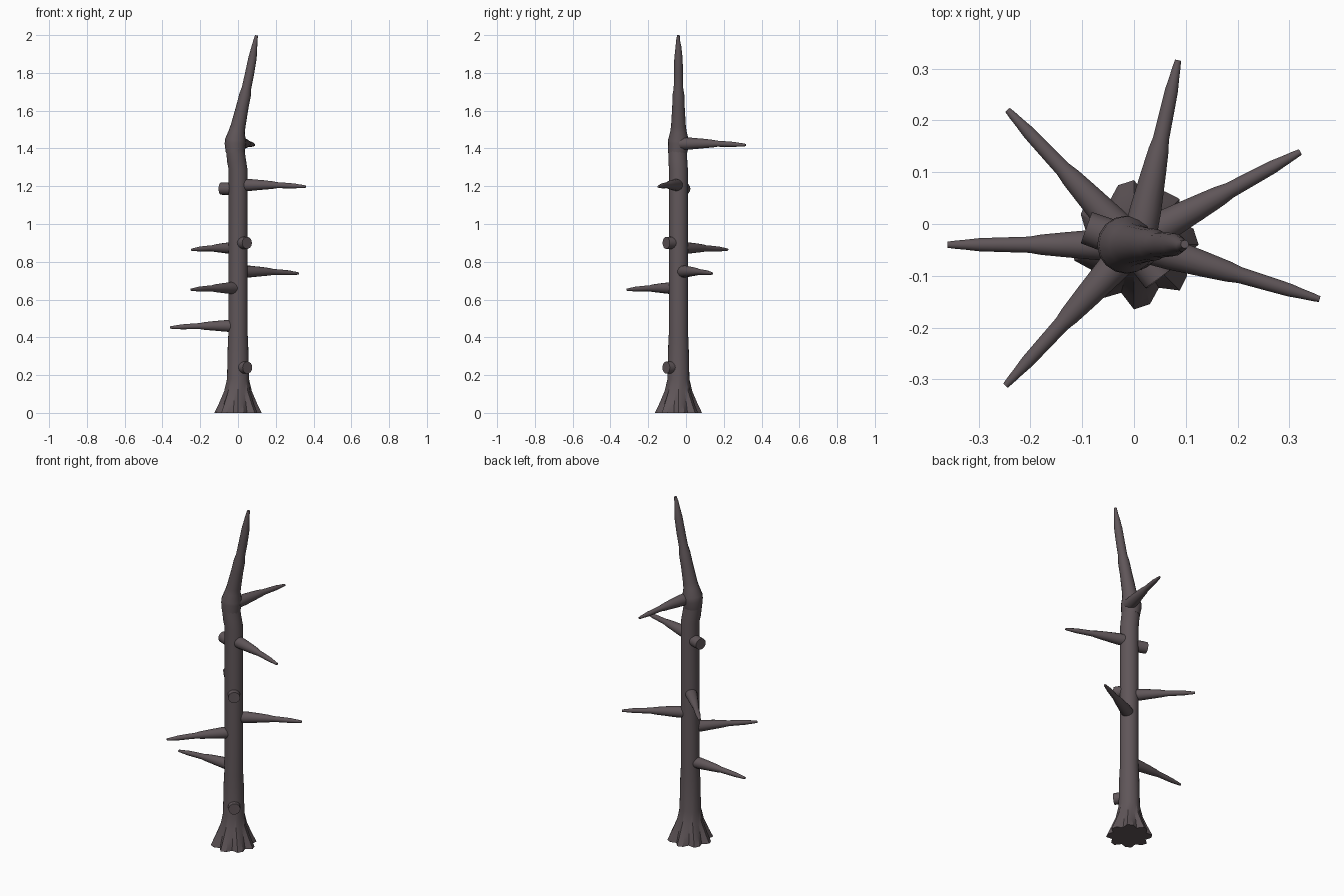
import bpy, bmesh, math
from mathutils import Vector

if "Cube" in bpy.data.objects:
    bpy.data.objects.remove(bpy.data.objects["Cube"])

bark = bpy.data.materials.new("dark_bark")
bark.diffuse_color = (0.115, 0.092, 0.099, 1)
bark.use_nodes = True
bark.node_tree.nodes["Principled BSDF"].inputs["Base Color"].default_value = bark.diffuse_color


def tube(name, rings, sides, shape=None):
    """Capped tube; rings are (centre, radius), turned to follow the path.
    shape(i, k) scales the radius of ring i at side k."""
    bm = bmesh.new()
    pts = [Vector(c) for c, r in rings]
    loops = []
    for i, (c, r) in enumerate(rings):
        d = (pts[min(i + 1, len(pts) - 1)] - pts[max(i - 1, 0)]).normalized()
        if i == 0 and abs(d.z) > 0.7:
            d = Vector((0, 0, 1))
        ref = Vector((1, 0, 0)) if abs(d.z) > 0.7 else Vector((0, 0, 1))
        v = d.cross(ref).normalized()
        u = v.cross(d)
        loop = []
        for k in range(sides):
            a = 2 * math.pi * k / sides
            s = r * (shape(i, k) if shape else 1)
            loop.append(bm.verts.new(pts[i] + u * s * math.cos(a) + v * s * math.sin(a)))
        loops.append(loop)
    for a, b in zip(loops, loops[1:]):
        for k in range(sides):
            n = (k + 1) % sides
            bm.faces.new((a[k], a[n], b[n], b[k]))
    bm.faces.new(loops[0][::-1])
    bm.faces.new(loops[-1])
    bmesh.ops.recalc_face_normals(bm, faces=bm.faces)
    me = bpy.data.meshes.new(name)
    bm.to_mesh(me)
    bm.free()
    me.materials.append(bark)
    ob = bpy.data.objects.new(name, me)
    bpy.context.collection.objects.link(ob)
    bpy.ops.object.select_all(action='DESELECT')
    ob.select_set(True)
    bpy.context.view_layer.objects.active = ob
    bpy.ops.object.shade_smooth_by_angle(angle=math.radians(30))
    return ob


Y = -0.04  # trunk axis

# Trunk with fluted, flared foot
foot = {0: (1.04, 0.99, 0.80), 1: (1.04, 1.0, 0.87), 2: (1.03, 1.0, 0.93)}
tube("trunk", [((0, Y, 0), 0.120), ((0, Y, 0.05), 0.097), ((0, Y, 0.115), 0.071),
               ((0, Y, 0.18), 0.058), ((0, Y, 0.36), 0.054), ((0, Y, 0.42), 0.051),
               ((0, Y, 1.29), 0.050), ((-0.007, Y - 0.003, 1.33), 0.050),
               ((-0.014, Y - 0.005, 1.385), 0.049)], 24,
     lambda i, k: foot[i][k % 3] if i in foot else 1)

# Swollen collar and leaning leader at the top
tube("crown", [((-0.014, Y - 0.004, 1.375), 0.050), ((-0.015, Y, 1.425), 0.056),
               ((-0.013, Y, 1.445), 0.055), ((-0.006, Y, 1.49), 0.043),
               ((0.001, Y, 1.52), 0.039), ((0.023, Y, 1.62), 0.033),
               ((0.038, Y, 1.685), 0.031), ((0.045, Y, 1.72), 0.025),
               ((0.062, Y, 1.80), 0.024), ((0.077, Y, 1.88), 0.022),
               ((0.087, Y, 1.94), 0.015), ((0.092, Y - 0.002, 1.97), 0.011),
               ((0.098, Y + 0.001, 1.998), 0.008)], 16)

# Spiky branches: root x, root y, root height, tip position
branches = [
    (0.01, -0.03, 1.425, (0.085, 0.316, 1.418)),
    (0.01, -0.04, 1.206, (0.358, -0.145, 1.198)),
    (0.00, -0.04, 0.872, (-0.244, 0.220, 0.864)),
    (0.01, -0.03, 0.748, (0.321, 0.139, 0.738)),
    (0.00, -0.04, 0.660, (-0.248, -0.312, 0.652)),
    (0.00, -0.04, 0.460, (-0.360, -0.040, 0.452)),
]
profile = [(0, 0.033), (0.17, 0.031), (0.36, 0.025), (0.50, 0.020), (0.56, 0.016),
           (0.70, 0.0145), (0.83, 0.013), (0.90, 0.010), (0.96, 0.008), (1, 0.006)]
for n, (x, y, z, tip) in enumerate(branches):
    a, b = Vector((x, y, z)), Vector(tip)
    rings = []
    for t, r in profile:
        p = a.lerp(b, t)
        p.z += 0.004 * math.sin(math.pi * t)
        rings.append((p, r))
    tube(f"branch_{n + 1}", rings, 14)

# Sawn-off stubs: height, end centre
for n, (z, x, y) in enumerate([(0.24, 0.050, -0.105), (0.90, 0.048, -0.105),
                               (1.187, -0.092, -0.007)]):
    a, b = Vector((0, Y, z)), Vector((x, y, z))
    tube(f"stub_{n + 1}", [(a, 0.033), (a.lerp(b, 0.5), 0.033), (b, 0.032)], 16)
